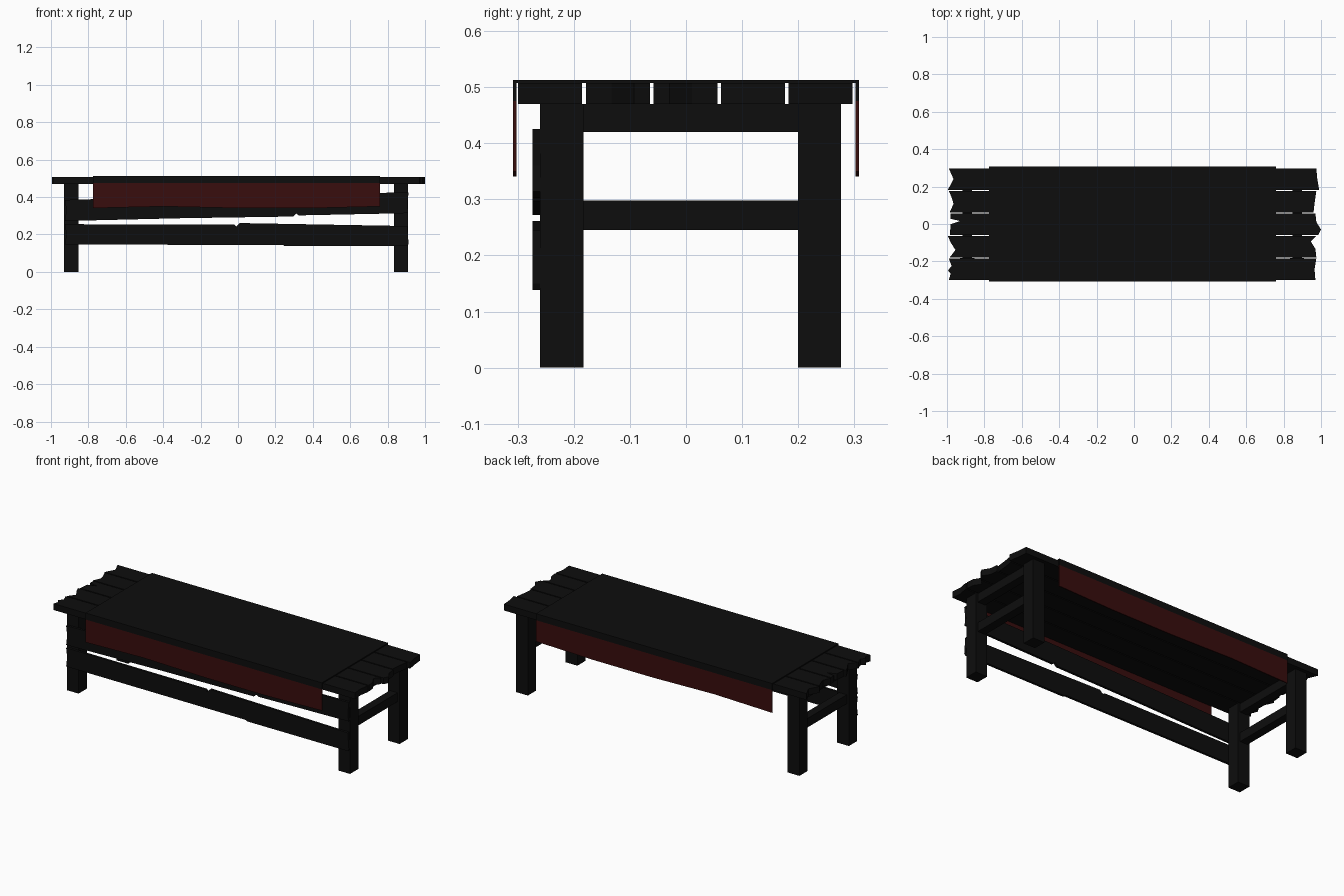
import bpy, bmesh
from mathutils import Vector

cube = bpy.data.objects.get("Cube")
if cube:
    bpy.data.objects.remove(cube, do_unlink=True)


def material(name, rgb):
    mat = bpy.data.materials.new(name)
    mat.use_nodes = True
    mat.diffuse_color = (*rgb, 1)
    bsdf = mat.node_tree.nodes["Principled BSDF"]
    bsdf.inputs["Base Color"].default_value = (*rgb, 1)
    bsdf.inputs["Roughness"].default_value = 0.9
    return mat


BLACK = material("charred black", (0.004, 0.004, 0.004))
RED = material("dark red", (0.04, 0.004, 0.004))


def prism(name, outline, axis, start, end, mat):
    """Extrude a 2D outline along axis; outline holds the other two axes in order."""
    def place(p, depth):
        co = list(p)
        co.insert(axis, depth)
        return Vector(co)
    bm = bmesh.new()
    face = bm.faces.new([bm.verts.new(place(p, start)) for p in outline])
    new = bmesh.ops.extrude_face_region(bm, geom=[face])["geom"]
    offset = place((0, 0), end - start)
    bmesh.ops.translate(bm, vec=offset, verts=[g for g in new if isinstance(g, bmesh.types.BMVert)])
    bmesh.ops.recalc_face_normals(bm, faces=bm.faces)
    mesh = bpy.data.meshes.new(name)
    bm.to_mesh(mesh)
    bm.free()
    mesh.materials.append(mat)
    obj = bpy.data.objects.new(name, mesh)
    bpy.context.scene.collection.objects.link(obj)
    return obj


def box(name, x, y, z, mat):
    rect = [(x[0], y[0]), (x[1], y[0]), (x[1], y[1]), (x[0], y[1])]
    return prism(name, rect, 2, z[0], z[1], mat)


# Legs and end rails
FRONT, BACK = (-0.26, -0.183), (0.2, 0.276)
for side, cx in (("right", -0.892), ("left", 0.872)):
    leg_x = (cx - 0.038, cx + 0.038)
    rail_x = (cx - 0.025, cx + 0.025)
    box(f"front_{side}_leg", leg_x, FRONT, (0, 0.47), BLACK)
    box(f"back_{side}_leg", leg_x, BACK, (0, 0.47), BLACK)
    box(f"{side}_top_rail", rail_x, (FRONT[1], BACK[0]), (0.42, 0.47), BLACK)
    box(f"{side}_low_rail", rail_x, (FRONT[1], BACK[0]), (0.245, 0.298), BLACK)

# Top planks with splintered ends: (x, fraction of width) from front to back
plank_ends = [
    ([(-0.99, 0), (-0.98, 0.3), (-0.995, 0.45), (-0.975, 0.65), (-0.99, 1)],
     [(0.97, 0), (0.965, 0.5), (0.975, 1)]),
    ([(-0.985, 0), (-0.955, 0.35), (-0.98, 0.7), (-0.995, 1)],
     [(0.975, 0), (0.97, 0.4), (0.945, 0.75), (0.975, 1)]),
    ([(-0.985, 0), (-0.98, 0.5), (-0.93, 0.65), (-0.98, 0.75), (-0.98, 1)],
     [(0.985, 0), (1.0, 0.25), (0.975, 0.6), (0.97, 1)]),
    ([(-0.985, 0), (-0.965, 0.4), (-0.975, 0.7), (-0.99, 1)],
     [(0.96, 0), (0.965, 0.4), (0.975, 1)]),
    ([(-0.995, 0), (-0.965, 0.5), (-0.99, 1)],
     [(0.99, 0), (0.98, 0.5), (0.975, 1)]),
]
for i, (right, left) in enumerate(plank_ends):
    y = -0.299 + i * 0.1205
    outline = [(x, y + f * 0.114) for x, f in left + right[::-1]]
    prism(f"top_plank_{i + 1}", outline, 2, 0.47, 0.507, BLACK)

# Cracked boards across the front legs
upper = [(-0.925, 0.272), (-0.3, 0.287), (0.295, 0.296), (0.31, 0.312), (0.325, 0.302),
         (0.91, 0.314), (0.905, 0.36), (0.912, 0.425), (0.3, 0.415), (-0.925, 0.385),
         (-0.918, 0.33)]
lower = [(-0.925, 0.146), (0.24, 0.144), (0.25, 0.138), (0.905, 0.138), (0.912, 0.15),
         (0.905, 0.245), (0.01, 0.261), (-0.01, 0.243), (-0.02, 0.252), (-0.925, 0.255),
         (-0.918, 0.2)]
prism("upper_front_board", upper, 1, -0.274, -0.26, BLACK)
prism("lower_front_board", lower, 1, -0.274, -0.26, BLACK)

# Cloth: black cover folded over the planks, red drops with a wavy hem
X0, X1, HALF, THICK, FOLD = -0.775, 0.76, 0.308, 0.006, 0.475
outer = [(-HALF, FOLD), (-HALF, 0.513), (HALF, 0.513), (HALF, FOLD)]
inner = [(HALF - THICK, FOLD), (HALF - THICK, 0.507), (THICK - HALF, 0.507), (THICK - HALF, FOLD)]
prism("cloth_cover", outer + inner, 0, X0, X1, BLACK)
hem = [(X0, 0.341), (-0.4, 0.35), (0, 0.341), (0.4, 0.341), (X1, 0.35)]
for name, y in (("front", -HALF), ("back", HALF - THICK)):
    prism(f"{name}_cloth_drop", hem + [(X1, FOLD), (X0, FOLD)], 1, y, y + THICK, RED)
